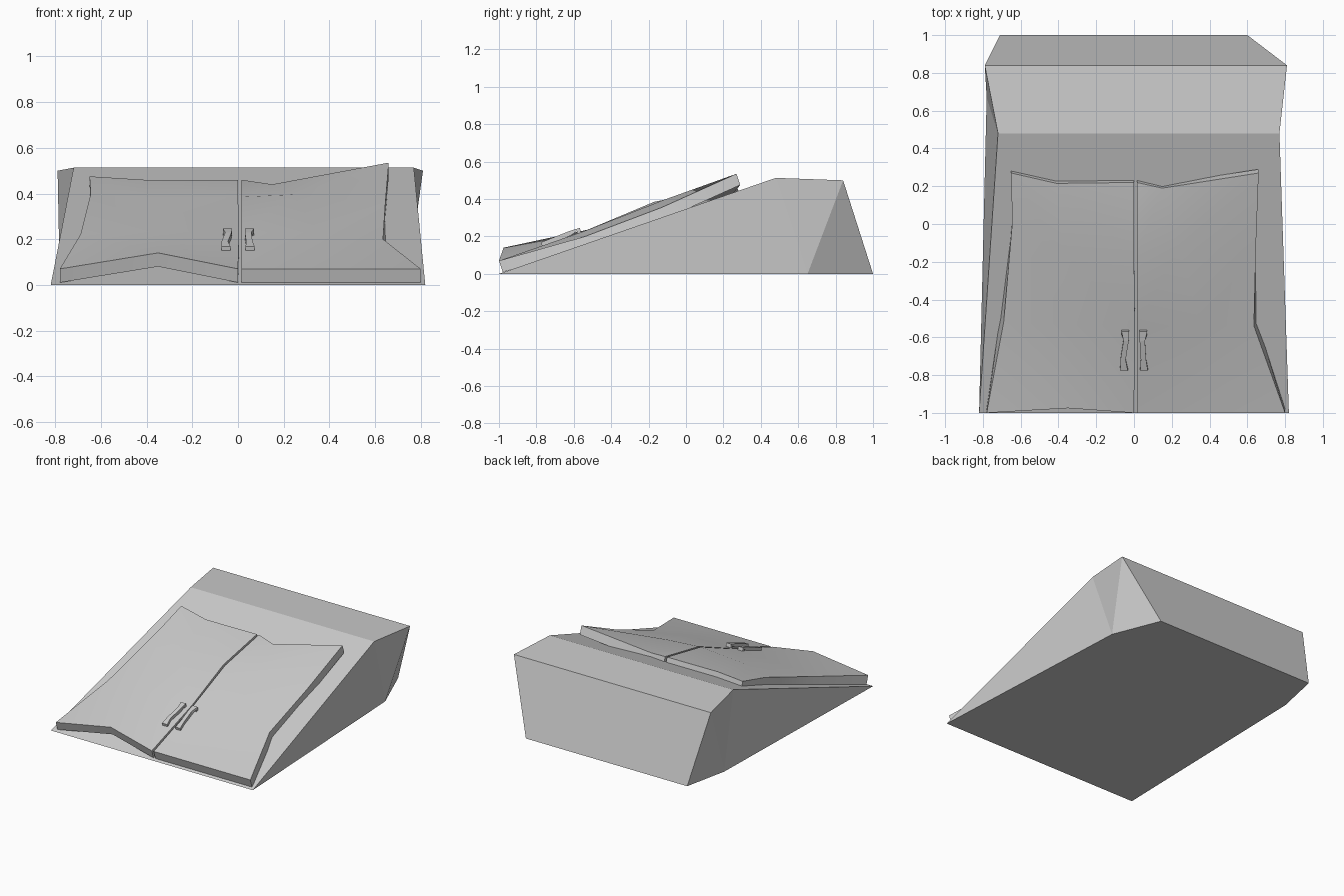
import bpy, bmesh
from math import radians
from mathutils import Vector

if "Cube" in bpy.data.objects:
    bpy.data.objects.remove(bpy.data.objects["Cube"])


def finish(name, bm, smooth=False):
    bmesh.ops.recalc_face_normals(bm, faces=bm.faces[:])
    me = bpy.data.meshes.new(name)
    bm.to_mesh(me)
    bm.free()
    ob = bpy.data.objects.new(name, me)
    bpy.context.collection.objects.link(ob)
    if smooth:
        bpy.ops.object.select_all(action='DESELECT')
        ob.select_set(True)
        bpy.context.view_layer.objects.active = ob
        bpy.ops.object.shade_smooth_by_angle(angle=radians(30))
    return ob


# sloped ground mound: ground outline, ridge and rear top edge
bm = bmesh.new()
fl, fr, mr, br, bl, ml = [bm.verts.new((x, y, 0)) for x, y in (
    (-.82, -1), (.82, -1), (.74, .65), (.6, 1), (-.71, 1), (-.78, .67))]
rl, rr, tl, tr = [bm.verts.new(p) for p in (
    (-.72, .48, .513), (.77, .48, .513), (-.79, .84, .5), (.81, .84, .5))]
for f in ((fl, fr, mr, br, bl, ml), (fl, fr, rr, rl), (rl, rr, tr, tl), (tl, tr, br, bl),
          (fr, mr, rr), (mr, tr, rr), (mr, br, tr),
          (fl, rl, ml), (ml, rl, tl), (ml, tl, bl)):
    bm.faces.new(f)
finish("mound", bm)


# warped door slab: top surface as rows of three points, thickened across the slope
def door(name, rows):
    bm = bmesh.new()
    top = [[bm.verts.new(p) for p in r] for r in rows]
    low = [[bm.verts.new(Vector(p) + Vector((0, .02, -.06))) for p in r] for r in rows]
    side = 1 if rows[0][2][0] > 0 else -1
    low[1][2].co.x += .02 * side
    n = len(rows)
    for g in (top, low):
        for i in range(n - 1):
            for j in range(2):
                bm.faces.new((g[i][j], g[i][j+1], g[i+1][j+1], g[i+1][j]))
    ring = ([(0, j) for j in range(3)] + [(i, 2) for i in range(1, n)]
            + [(n-1, 1), (n-1, 0)] + [(i, 0) for i in range(n-2, 0, -1)])
    for (a, b), (c, d) in zip(ring, ring[1:] + ring[:1]):
        bm.faces.new((top[a][b], top[c][d], low[c][d], low[a][b]))
    finish(name, bm, True)


door("right_door", [
    [(.015, -1, .07), (.40, -1, .07), (.80, -1, .07)],
    [(.015, -.54, .23), (.35, -.54, .23), (.635, -.54, .20)],
    [(.015, -.17, .385), (.24, -.12, .395), (.645, -.13, .355)],
    [(.015, .22, .46), (.15, .19, .44), (.66, .27, .535)]])
door("left_door", [
    [(0, -1, .07), (-.35, -.975, .14), (-.78, -1, .07)],
    [(.005, -.54, .23), (-.35, -.53, .235), (-.69, -.52, .22)],
    [(0, -.17, .385), (-.38, -.15, .37), (-.645, 0, .40)],
    [(0, .22, .46), (-.41, .215, .46), (-.65, .27, .475)]])


# bent pull handle: square section swept along a path that dips into the door at both ends
def handle(name, xs):
    path = [(-.765, .13), (-.775, .168), (-.72, .19), (-.62, .23), (-.568, .246), (-.555, .20)]
    half = [(0, .012), (.012, .012), (.012, .012), (.012, .012), (.012, .012), (.012, .012)]
    bm = bmesh.new()
    rings = []
    for i, (y, z) in enumerate(path):
        inner = 1 <= i <= 4
        # inward offset follows the bend of the bar
        dy, dz = ((.024, -.008), (.018, -.022), (.006, -.024),
                  (.006, -.024), (-.016, -.018), (-.024, -.008))[i]
        w = .02 if i in (0, 1, 4, 5) else .014
        rings.append([bm.verts.new((xs[i] + s * w, y + k * dy, z + k * dz))
                      for s, k in ((-1, 0), (1, 0), (1, 1), (-1, 1))])
    for a, b in zip(rings, rings[1:]):
        for j in range(4):
            bm.faces.new((a[j], a[(j+1) % 4], b[(j+1) % 4], b[j]))
    bm.faces.new(rings[0])
    bm.faces.new(rings[-1])
    finish(name, bm)


handle("left_handle", (-.053, -.053, -.058, -.042, -.046, -.046))
handle("right_handle", (.053, .053, .05, .044, .05, .05))
